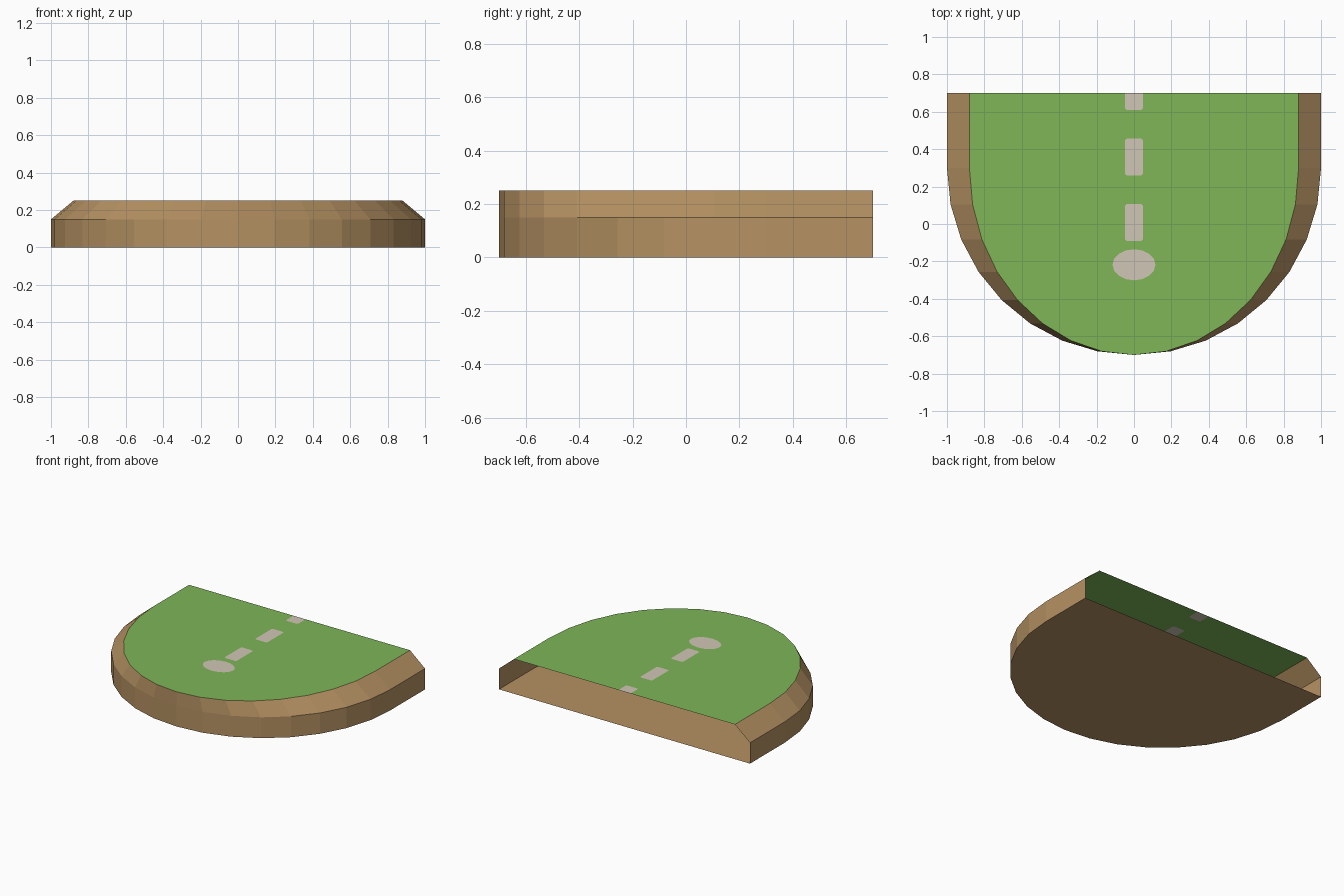
import bpy, bmesh, math
from mathutils import Vector
from mathutils.geometry import delaunay_2d_cdt

if "Cube" in bpy.data.objects:
    bpy.data.objects.remove(bpy.data.objects["Cube"])

BACK, CENTRE_Y, SEGS = 0.70, 0.30, 16
RIM_Z, TOP_Z, TOP_SCALE = 0.15, 0.25, 0.88


def material(name, rgb):
    lin = [((c / 255 + 0.055) / 1.055) ** 2.4 for c in rgb]
    m = bpy.data.materials.new(name)
    m.diffuse_color = (*lin, 1)
    m.use_nodes = True
    m.node_tree.nodes["Principled BSDF"].inputs["Base Color"].default_value = m.diffuse_color
    return m


def add_object(name, bm, mats):
    me = bpy.data.meshes.new(name)
    bm.to_mesh(me)
    bm.free()
    for m in mats:
        me.materials.append(m)
    ob = bpy.data.objects.new(name, me)
    bpy.context.collection.objects.link(ob)
    return ob


def outline(sx):
    """Open D shape: straight sides, half-round front, from back left to back right."""
    arc = [(-sx * math.cos(math.pi * i / SEGS), CENTRE_Y - math.sin(math.pi * i / SEGS))
           for i in range(SEGS + 1)]
    return [(-sx, BACK)] + arc + [(sx, BACK)]


def ellipse(cx, cy, rx, ry, n):
    return [(cx + rx * math.cos(2 * math.pi * i / n), cy + ry * math.sin(2 * math.pi * i / n))
            for i in range(n)]


def dash(y0, y1, hw=0.048, c=0.008):
    """Path slab with clipped corners; square where it is cut off by the back edge."""
    ct = c if y1 < BACK else 0
    pts = [(-hw + c, y0), (hw - c, y0), (hw, y0 + c), (hw, y1 - ct)]
    if ct:
        pts += [(hw - c, y1), (-hw + c, y1)]
    return pts + [(-hw, y1 - ct), (-hw, y0 + c)]


earth = material("earth brown", (182, 146, 99))
grass = material("grass green", (126, 182, 87))
stone = material("pale stone", (208, 199, 182))

# Earth base: floor, upright wall and sloping rim, left open at the back
bm = bmesh.new()
rings = [[bm.verts.new((x, y, z)) for x, y in outline(s)]
         for s, z in ((1, 0), (1, RIM_Z), (TOP_SCALE, TOP_Z))]
bm.faces.new(rings[0][::-1])
for lo, hi in zip(rings, rings[1:]):
    for i in range(len(lo) - 1):
        bm.faces.new((lo[i], lo[i + 1], hi[i + 1], hi[i]))
add_object("earth_base", bm, [earth])

# Lawn: one flat sheet with the path slabs cut into it
shapes = [outline(TOP_SCALE), ellipse(0, -0.218, 0.115, 0.083, 16)]
for k in range(3):
    y0 = -0.09 + 0.35 * k
    shapes.append(dash(y0, min(y0 + 0.197, BACK)))
points, loops = [], []
for s in shapes:
    loops.append(list(range(len(points), len(points) + len(s))))
    points += [Vector(p) for p in s]
verts, _, faces, _, _, origin = delaunay_2d_cdt(points, [], loops, 1, 1e-5)
bm = bmesh.new()
vs = [bm.verts.new((v.x, v.y, TOP_Z)) for v in verts]
for f, src in zip(faces, origin):
    face = bm.faces.new([vs[i] for i in f])
    face.material_index = 1 if any(i > 0 for i in src) else 0
    face.normal_update()
    if face.normal.z < 0:
        face.normal_flip()
add_object("lawn_with_path", bm, [grass, stone])
